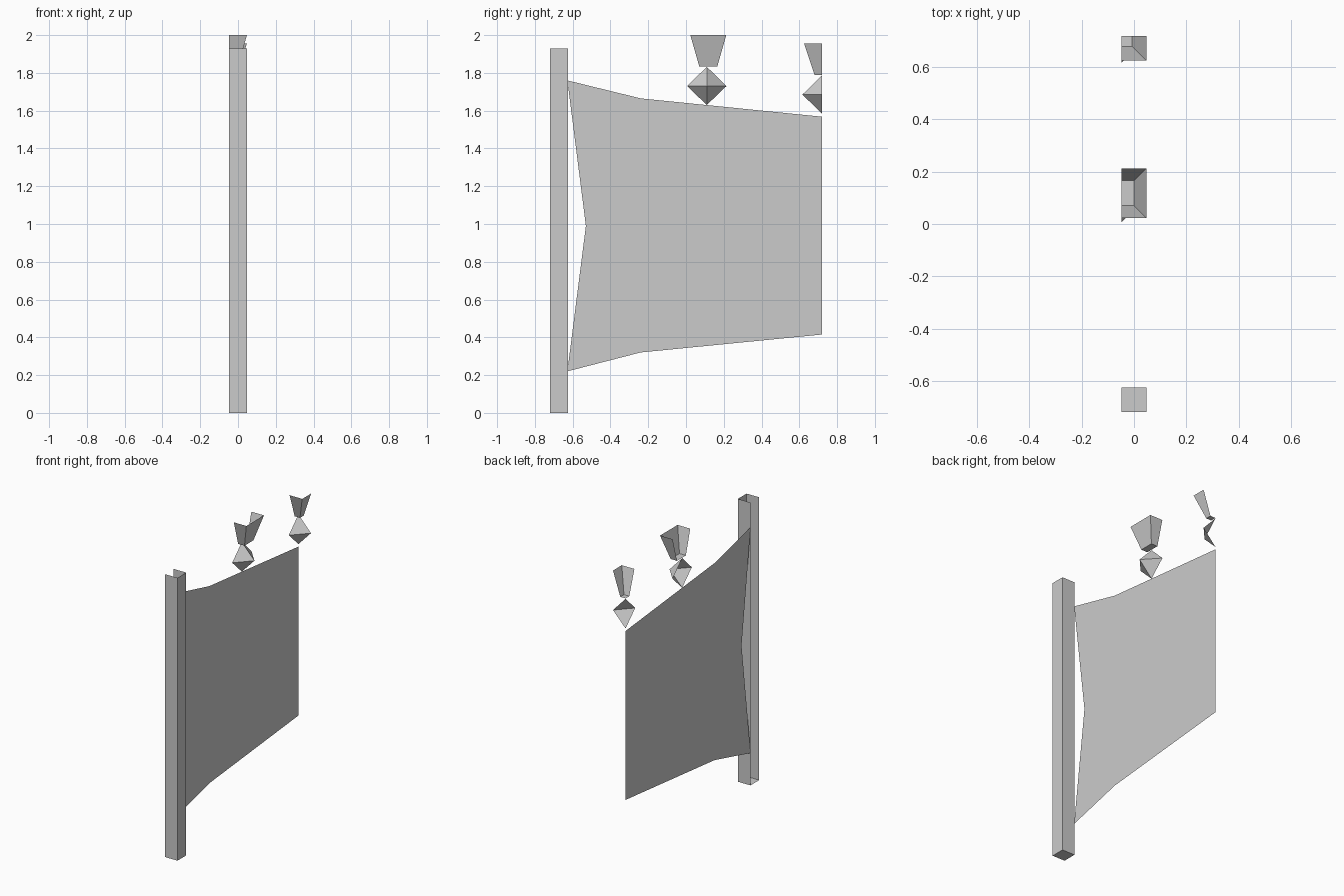
import bpy, bmesh
from math import pi, sqrt
from mathutils import Matrix

if "Cube" in bpy.data.objects:
    bpy.data.objects.remove(bpy.data.objects["Cube"])

CUT_X = -0.048   # the model is open on this side
CUT_Y = 0.72     # and ends at this plane


def ring(bm, x, y, z0, z1, r0, r1, turn=0.0, sx=1.0, caps=False):
    """Four-sided tapered section between two heights."""
    m = (Matrix.Translation((x, y, (z0 + z1) / 2))
         @ Matrix.Diagonal((sx, 1, 1, 1)) @ Matrix.Rotation(turn, 4, 'Z'))
    bmesh.ops.create_cone(bm, cap_ends=caps, segments=4, radius1=r0,
                          radius2=r1, depth=z1 - z0, matrix=m)


def open_top(bm, z):
    top = [f for f in bm.faces if all(abs(v.co.z - z) < 1e-4 for v in f.verts)]
    bmesh.ops.delete(bm, geom=top, context='FACES_ONLY')


def finish(bm, name):
    """Trim to the kept part and make the object."""
    bmesh.ops.remove_doubles(bm, verts=bm.verts, dist=1e-5)
    for co, no in (((CUT_X, 0, 0), (-1, 0, 0)), ((0, CUT_Y, 0), (0, 1, 0))):
        bmesh.ops.bisect_plane(bm, geom=bm.verts[:] + bm.edges[:] + bm.faces[:],
                               dist=1e-5, plane_co=co, plane_no=no,
                               clear_outer=True)
    me = bpy.data.meshes.new(name)
    bm.to_mesh(me)
    bm.free()
    ob = bpy.data.objects.new(name, me)
    bpy.context.collection.objects.link(ob)
    return ob


# post: open at the top and on the cut side
bm = bmesh.new()
h = 0.047
ring(bm, CUT_X, -0.673, 0, 1.93, h * sqrt(2), h * sqrt(2), pi / 4, 0.095 / h, True)
open_top(bm, 1.93)
finish(bm, "post")

# flat stretched panel with notched edge
bm = bmesh.new()
outline = [(-0.628, 1.76), (-0.53, 0.99), (-0.628, 0.22), (-0.24, 0.32),
           (0.72, 0.415), (0.72, 1.568), (-0.24, 1.665)]
bm.faces.new([bm.verts.new((CUT_X, y, z)) for y, z in outline])
finish(bm, "panel")

# ornaments: open tapered cup above a diamond
for name, yc, yd, dz, foot in (("middle", 0.118, 0.11, 0.0, 0.048),
                               ("end", 0.72, 0.72, -0.045, 0.04)):
    bm = bmesh.new()
    ring(bm, CUT_X, yc, 1.835 + dz, 2.0 + dz, foot * sqrt(2), 0.095 * sqrt(2),
         pi / 4, 1.0, True)
    open_top(bm, 2.0 + dz)
    finish(bm, name + "_cup")

    bm = bmesh.new()
    r = 0.104
    ring(bm, CUT_X, yd, 1.63 + dz, 1.73 + dz, 0, r, 0, 0.095 / r)
    ring(bm, CUT_X, yd, 1.73 + dz, 1.832 + dz, r, 0, 0, 0.095 / r)
    finish(bm, name + "_diamond")
